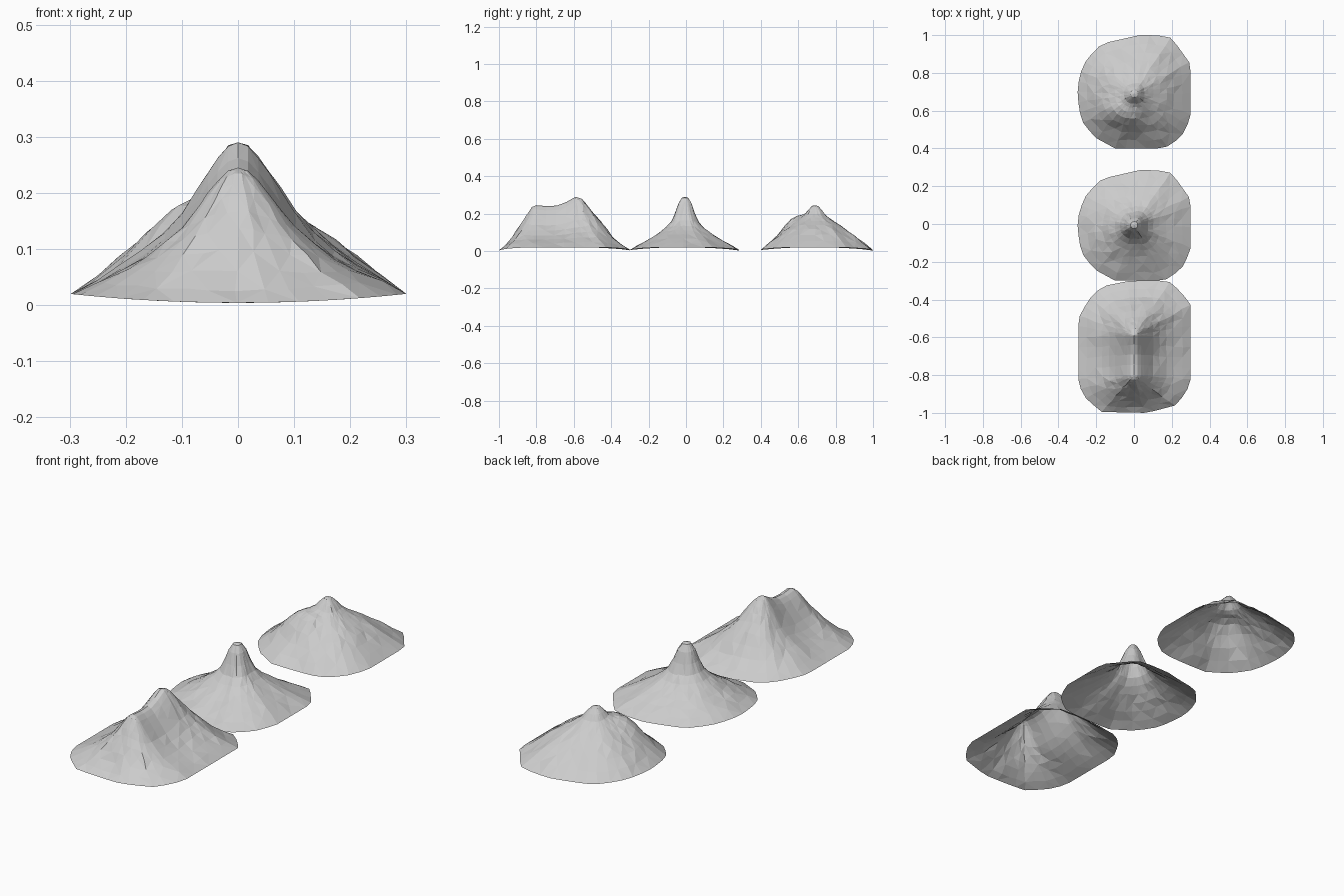
import bpy, bmesh, math, random
from mathutils import Vector

if "Cube" in bpy.data.objects:
    bpy.data.objects.remove(bpy.data.objects["Cube"])

random.seed(4)


def lookup(table, t):
    for (a, va), (b, vb) in zip(table, table[1:]):
        if t <= b:
            return va + (vb - va) * (t - a) / (b - a)
    return table[-1][1]


def resample(points, n):
    pts = [Vector(p) for p in points]
    seg = list(zip(pts, pts[1:] + pts[:1]))
    total = sum((b - a).length for a, b in seg)
    out = []
    for i in range(n):
        d = total * i / n
        for a, b in seg:
            length = (b - a).length
            if d <= length:
                out.append(a.lerp(b, d / length))
                break
            d -= length
    return out


def mound(name, outline, spine, side, end, bumps=(), n=36):
    """Open shell lofted from a crest line (y, z points) down to its outline."""
    rings = [0, .06, .12, .18, .25, .34, .45, .57, .7, .85, 1]
    bm = bmesh.new()
    loops = []
    rim = resample(outline, n)
    for k, t in enumerate(rings):
        loop = []
        for p in rim:
            cy, cz = min(spine, key=lambda s: abs(s[0] - p.y))
            core = Vector((0, cy))
            d = p - core
            w = abs(d.x) / d.length
            q = core.lerp(p, t)
            low = .004 + .016 * (p.x / .3) ** 2
            f = lookup(side, t) * w * w + lookup(end, t) * (1 - w * w)
            z = low + (cz - low) * f
            if 0 < k < len(rings) - 1:
                for bx, by, h, s in bumps:
                    z += h * math.exp(-((q.x - bx) ** 2 + (q.y - by) ** 2) / s ** 2)
                amp = .004 * min(1, t * 2)
                q += Vector((random.uniform(-amp, amp), random.uniform(-amp, amp)))
                z += random.uniform(-amp, amp) * .7
            loop.append(bm.verts.new((q.x, q.y, z)))
        loops.append(loop)
    for k, (a, b) in enumerate(zip(loops, loops[1:])):
        for i in range(n):
            j = (i + 1) % n
            if (i + k) % 2:
                bm.faces.new((a[i], b[i], b[j]))
                bm.faces.new((a[i], b[j], a[j]))
            else:
                bm.faces.new((a[i], b[i], a[j]))
                bm.faces.new((a[j], b[i], b[j]))
    bmesh.ops.remove_doubles(bm, verts=bm.verts[:], dist=.0005)
    bmesh.ops.recalc_face_normals(bm, faces=bm.faces[:])
    if sum(f.normal.z for f in bm.faces) < 0:
        bmesh.ops.reverse_faces(bm, faces=bm.faces[:])
    me = bpy.data.meshes.new(name)
    bm.to_mesh(me)
    bm.free()
    ob = bpy.data.objects.new(name, me)
    bpy.context.collection.objects.link(ob)
    return ob


# Shared footprint of the two round mounds
round_base = [(-.1, -.3), (.16, -.3), (.25, -.24), (.3, -.14), (.3, .13), (.2, .27),
              (.12, .285), (.03, .285), (-.17, .24), (-.25, .16), (-.29, .07),
              (-.3, -.02), (-.28, -.15), (-.21, -.24)]

# Middle mound: slender spire on a flared skirt
spire = [(0, 1), (.06, .98), (.12, .87), (.18, .69), (.25, .53), (.35, .41),
         (.5, .3), (.7, .17), (1, 0)]
mound("middle_peak", round_base, [(-.005, .29)], spire, spire)

# Back mound: broad cone with a shoulder on its front left
cone = [(0, 1), (.07, .97), (.13, .87), (.19, .76), (.33, .63), (.5, .49), (.67, .33), (1, 0)]
mound("back_peak", [(x, y + (.7 if y < 0 else .715)) for x, y in round_base],
      [(.69, .245)], cone, cone,
      [(-.1, .59, .042, .07), (-.01, .56, .03, .05)])

# Front mound: elongated, with a twin-topped crest
long_base = [(-.17, -.995), (.07, -1), (.22, -.96), (.27, -.9), (.3, -.84), (.3, -.42),
             (.2, -.31), (.16, -.3), (-.02, -.3), (-.17, -.33), (-.24, -.4),
             (-.295, -.5), (-.295, -.85), (-.25, -.93)]
mound("front_ridge", long_base,
      [(-.8, .245), (-.745, .24), (-.69, .243), (-.64, .262), (-.59, .29)],
      [(0, 1), (.07, .97), (.17, .82), (.33, .54), (.5, .34), (.67, .21), (1, 0)],
      [(0, 1), (.12, .96), (.27, .77), (.5, .49), (.67, .26), (.83, .11), (1, 0)], n=40)
